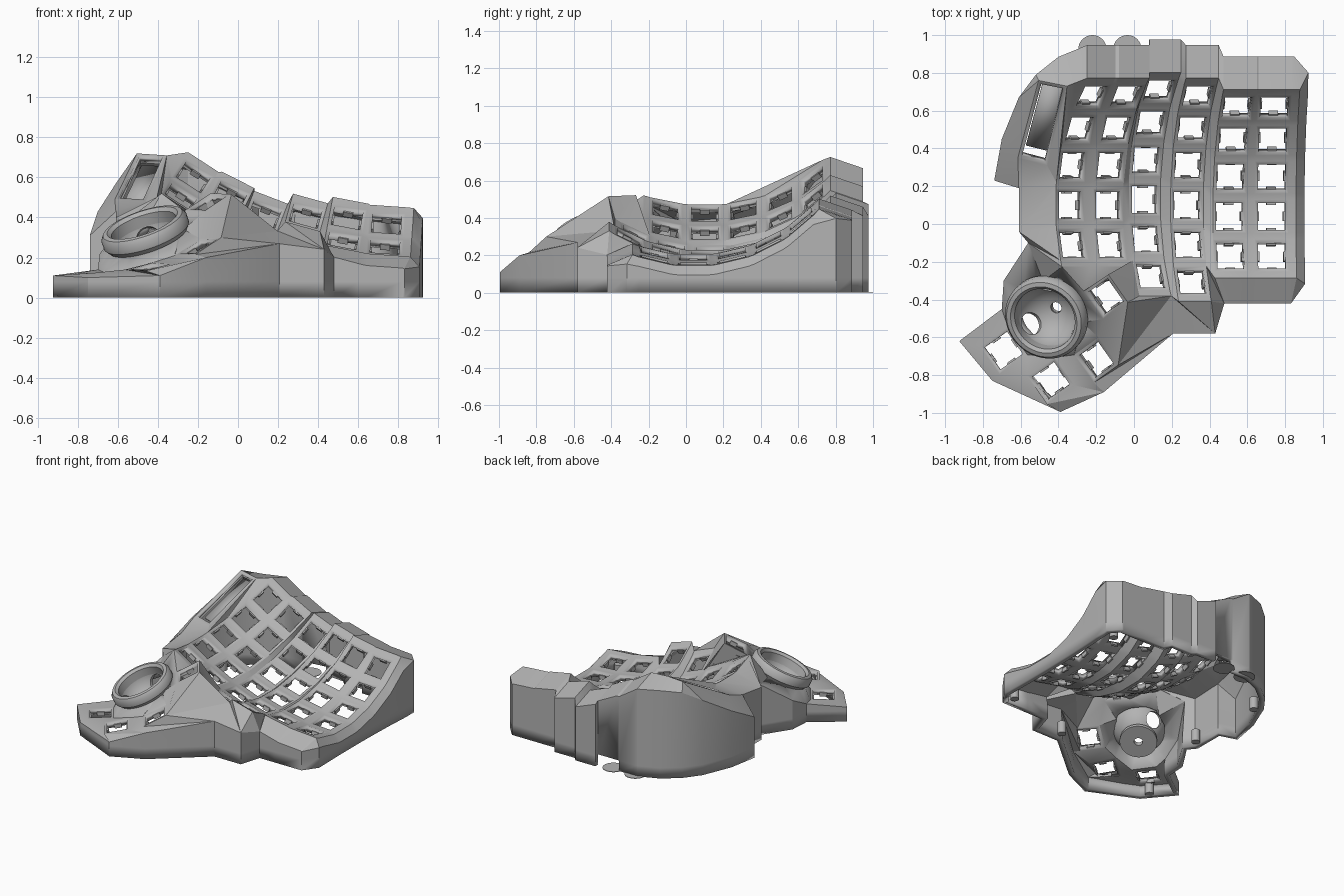
import bpy, bmesh, math
from mathutils import Matrix, Vector, Quaternion

if "Cube" in bpy.data.objects:
    bpy.data.objects.remove(bpy.data.objects["Cube"])

grey = bpy.data.materials.new("printed grey")
grey.use_nodes = True
grey.diffuse_color = (0.45, 0.45, 0.45, 1)
grey.node_tree.nodes["Principled BSDF"].inputs["Base Color"].default_value = (0.45, 0.45, 0.45, 1)


def finish(name, bm, angle=20):
    mesh = bpy.data.meshes.new(name)
    bm.to_mesh(mesh)
    bm.free()
    ob = bpy.data.objects.new(name, mesh)
    bpy.context.collection.objects.link(ob)
    mesh.materials.append(grey)
    bpy.ops.object.select_all(action='DESELECT')
    ob.select_set(True)
    bpy.context.view_layer.objects.active = ob
    bpy.ops.object.shade_smooth_by_angle(angle=math.radians(angle))
    return ob


def bake(ob):
    """Replace the mesh with its modified result."""
    dg = bpy.context.evaluated_depsgraph_get()
    mesh = bpy.data.meshes.new_from_object(ob.evaluated_get(dg))
    ob.modifiers.clear()
    ob.data = mesh


bm = bmesh.new()
keys = []


def vert(*p):
    return bm.verts.new(p)


def shifted(v, dx, dy, dz):
    return bm.verts.new(v.co + Vector((dx, dy, dz)))


def spans(line):
    t = [0.0]
    for a, b in zip(line, line[1:]):
        t.append(t[-1] + (a.co - b.co).length)
    return [s / t[-1] for s in t]


def stitch(a, b, ta=None, tb=None):
    """Fill the gap between two rows of vertices."""
    if len(a) == len(b) and not ta:
        for k in range(len(a) - 1):
            bm.faces.new((a[k], a[k + 1], b[k + 1], b[k]))
        return
    ta, tb = ta or spans(a), tb or spans(b)
    i = j = 0
    while i < len(a) - 1 or j < len(b) - 1:
        if j == len(b) - 1 or (i < len(a) - 1 and ta[i + 1] <= tb[j + 1]):
            bm.faces.new((a[i], a[i + 1], b[j]))
            i += 1
        else:
            bm.faces.new((a[i], b[j + 1], b[j]))
            j += 1


# Finger columns: arcs of square key cells with a rim strip at each end, rolled sideways
RADIUS, STEP, HALF = 0.89, 13.5, 0.09


def column(x, y, z, roll, rows):
    t = math.radians(roll)
    steps = [(3 - r) * STEP + e for r in range(rows) for e in (5.7, -5.7)]
    steps = [steps[0] + 2.8] + steps + [steps[-1] - 2.3]
    sides = []
    for s in (-HALF, HALF):
        line = []
        for a in map(math.radians, steps):
            up = RADIUS * (1 - math.cos(a))
            line.append(vert(x + s * math.cos(t) + up * math.sin(t),
                             y + RADIUS * math.sin(a),
                             z - s * math.sin(t) + up * math.cos(t)))
        sides.append(line)
    left, right = sides
    for k in range(len(steps) - 1):
        f = bm.faces.new((left[k], left[k + 1], right[k + 1], right[k]))
        if k % 2:
            keys.append(f)
    return left, right


cols = [column(*c) for c in (
    (-0.34, 0.10, 0.42, 33, 5), (-0.138, 0.10, 0.315, 27, 5),
    (0.055, 0.13, 0.215, 21, 6), (0.28, 0.10, 0.2, 15.5, 6),
    (0.505, 0.04, 0.185, 10.8, 5), (0.727, 0.04, 0.152, 4, 5))]
for (_, r), (l, _) in zip(cols, cols[1:]):
    n = min(len(r), len(l))
    stitch(r[:n], l[:n])
(aL, aR), (bL, bR), (cL, cR), (dL, dR), (eL, eR), (fL, fR) = cols


# Thumb keys: tilted cells, corners named by compass
def thumb(x, y, z, normal):
    n = Vector(normal).normalized()
    a = math.radians(35)
    u = Vector((math.cos(a), math.sin(a), 0))
    u = (u - n * u.dot(n)).normalized()
    v = n.cross(u)
    c = Vector((x, y, z))
    q = [bm.verts.new(c + HALF * (i * u + j * v)) for i, j in ((1, 1), (1, -1), (-1, -1), (-1, 1))]
    keys.append(bm.faces.new(q))
    return q


N1, E1, S1, W1 = thumb(-0.15, -0.385, 0.475, (-0.38, -0.3, 0.87))
N2, E2, S2, W2 = thumb(-0.2, -0.72, 0.255, (-0.4, -0.25, 0.88))
N3, E3, S3, W3 = thumb(-0.44, -0.83, 0.155, (-0.15, -0.15, 1))
N4, E4, S4, W4 = thumb(-0.69, -0.67, 0.125, (-0.05, 0, 1))
for f in ((S1, E1, E2, N2), (W2, S2, E3), (W3, E4, S4), (N3, E3, W2), (E4, W3, N3),
          (E1, cL[-1], cR[-1]), (cR[-1], E1, E2)):
    bm.faces.new(f)
stitch([aL[-1], aR[-1], bL[-1], bR[-1]], [W1, N1])
stitch([bR[-1]] + cL[-3:], [N1, E1])

# Display panel beside the inner column
K0, K1 = vert(-0.355, 0.73, 0.71), vert(-0.46, 0.31, 0.48)
L0, L1 = vert(-0.505, 0.76, 0.72), vert(-0.615, 0.35, 0.49)
panel = bm.faces.new((K0, L0, L1, K1))
tray_corners = [v.co.copy() for v in (K0, L0, L1, K1)]
stitch(aL[:7], [K0, K1])

# Outer rim, section by section round the case
edge = [shifted(v, 0.04, 0, -0.004) for v in fR]
stitch(fR, edge)
tops = [v for l, r in cols for v in (l[0], r[0])] + edge[:1]
back = [shifted(v, 0, 0.175, -0.06) for v in tops]
back[-1].co.x -= 0.03
stitch(tops, back)
side = [shifted(v, 0.045, 0.09 if v is edge[0] else -0.03 if v is edge[-1] else 0, -0.05)
        for v in edge]
stitch(edge, side)
bm.faces.new((edge[0], back[-1], side[0]))
low = [edge[-1], fR[-1], fL[-1], eR[-1], eL[-1]]
front = [shifted(v, 0, -0.135, -0.06) for v in low]
front[0].co.x -= 0.03
front[-1].co.x += 0.05
stitch(low, front)
bm.faces.new((edge[-1], side[-1], front[0]))
d_right = shifted(dR[-1], 0.02, -0.17, -0.09)
d_left = shifted(dL[-1], -0.03, -0.17, -0.11)
stitch([eL[-1]] + dR[-3:], [front[-1], d_right])
stitch([dR[-1], dL[-1], cR[-1]], [d_right, d_left])
q = [vert(*p) for p in (
    (-0.16, -0.89, 0.2), (-0.39, -0.995, 0.11), (-0.75, -0.83, 0.1), (-0.925, -0.62, 0.11),
    (-0.7, -0.45, 0.14), (-0.69, -0.3, 0.22), (-0.56, -0.1, 0.38), (-0.61, -0.04, 0.4),
    (-0.61, 0.19, 0.43), (-0.74, 0.23, 0.31), (-0.7, 0.45, 0.43), (-0.61, 0.67, 0.57),
    (-0.52, 0.79, 0.65), (-0.4, 0.885, 0.67))]
for inner, outer in (
        ([cR[-1], E2, S2], [d_left, q[0]]), ([S2, E3, S3], q[0:2]), ([S3, W3, S4], q[1:3]),
        ([S4, W4], q[2:4]), ([W4, N4], q[3:5]), (aL[11:5:-1], q[6:9]),
        ([aL[6], K1, L1], q[8:10]), ([L1, L0], q[9:13]), ([L0, K0, aL[0]], q[12:] + back[:1])):
    stitch(inner, outer)

# Skin running up to the ball socket
CENTRE = Vector((-0.465, -0.495, 0.335))
AXIS = Vector((-0.31, -0.31, 0.9)).normalized()
TURN = AXIS.to_track_quat('Z', 'Y')


def bearing(p):
    return math.atan2(p.y - CENTRE.y, p.x - CENTRE.x)


loop = [S1, W1, aL[-1], q[6], q[5], q[4], N4, E4, N3, W2, N2]
start = bearing(S1.co)
ring, turns = [], 32
for k in range(turns):
    a = start + math.tau * k / turns
    d = Vector((math.cos(a), math.sin(a), 0))
    d.z = -d.dot(AXIS) / AXIS.z
    ring.append(bm.verts.new(CENTRE + d.normalized() * 0.188 - AXIS * 0.045))
angles = [(bearing(v.co) - start) % math.tau for v in loop]
stitch(loop + loop[:1], ring + ring[:1], angles + [math.tau],
       [math.tau * k / turns for k in range(turns + 1)])

# Walls down to the ground, with a cable notch at the back
rim = back + side + front + [d_right, d_left] + q
mids = [vert(v.co.x, v.co.y, 0.08) for v in rim]
feet = [vert(v.co.x, v.co.y, 0) for v in rim]
for k in range(len(rim)):
    m = (k + 1) % len(rim)
    bm.faces.new((rim[k], rim[m], mids[m], mids[k]))
    if k not in (1, 2):
        bm.faces.new((mids[k], mids[m], feet[m], feet[k]))

bmesh.ops.recalc_face_normals(bm, faces=bm.faces)
if sum(f.normal.z for f in keys) < 0:
    bmesh.ops.reverse_faces(bm, faces=bm.faces)
bmesh.ops.inset_individual(bm, faces=keys, thickness=0.025)
bmesh.ops.inset_individual(bm, faces=[panel], thickness=0.026)

# Small clips on the four walls of every key hole
clips = bmesh.new()
for f in keys:
    f.normal_update()
    centre = f.calc_center_median()
    for e in f.edges:
        along = (e.verts[1].co - e.verts[0].co).normalized()
        mid = (e.verts[0].co + e.verts[1].co) / 2
        inward = (centre - mid).normalized()
        spot = mid + inward * 0.002 - f.normal * 0.034
        axes = Matrix((along * 0.05, inward * 0.014, f.normal * 0.03)).transposed().to_4x4()
        bmesh.ops.create_cube(clips, size=1, matrix=Matrix.Translation(spot) @ axes)
bmesh.ops.recalc_face_normals(clips, faces=clips.faces)
finish("switch_clips", clips)

bmesh.ops.delete(bm, geom=keys + [panel], context='FACES')
shell = finish("case_shell", bm)
solid = shell.modifiers.new("thickness", 'SOLIDIFY')
solid.thickness = 0.042
solid.offset = -1
bake(shell)


# Ball socket: ring, bowl and sensor plate turned on a tilted axis
def lathe(name, profile, seg=48):
    b = bmesh.new()
    rings = []
    for k in range(seg):
        a = math.tau * k / seg
        rings.append([b.verts.new(CENTRE + TURN @ Vector((r * math.cos(a), r * math.sin(a), h)))
                      for r, h in profile])
    n = len(profile)
    for k in range(seg):
        p, s = rings[k], rings[(k + 1) % seg]
        for i in range(n):
            b.faces.new((p[i], p[(i + 1) % n], s[(i + 1) % n], s[i]))
    bmesh.ops.recalc_face_normals(b, faces=b.faces)
    return finish(name, b, 35)


lathe("socket_ring", [(0.168, -0.04), (0.168, 0.025), (0.185, 0.042), (0.208, 0.038),
                      (0.224, 0.015), (0.224, -0.025), (0.205, -0.05)])
arc = [math.radians(8 * k) for k in range(11)]
bowl = lathe("socket_bowl", [(0.172 * math.cos(a), -0.172 * math.sin(a)) for a in arc]
             + [(0.195 * math.cos(a), -0.195 * math.sin(a)) for a in reversed(arc)])
lathe("sensor_plate", [(0.03, -0.18), (0.13, -0.18), (0.13, -0.205), (0.03, -0.205)])

# Bearing holes through the bowl
for turn in (0, -math.tau / 3):
    d = Quaternion(AXIS, turn) @ Vector((-0.49, -0.2, -0.85)).normalized()
    bpy.ops.mesh.primitive_cylinder_add(radius=0.06, depth=0.2, location=CENTRE + d * 0.2,
                                        rotation=d.to_track_quat('Z', 'Y').to_euler())
    cutter = bpy.context.object
    cutter.hide_render = True
    for name in ("socket_bowl", "sensor_plate"):
        part = bpy.data.objects[name]
        cut = part.modifiers.new("hole", 'BOOLEAN')
        cut.operation = 'DIFFERENCE'
        cut.object = cutter
        bake(part)
    bpy.data.objects.remove(cutter)

# Recessed tray under the display slot
b = bmesh.new()
k0, l0, l1, k1 = tray_corners
drop = Vector((0.02, 0.01, -0.05))
sheet = []
for s, t in ((0.05, 0.03), (0.95, 0.03), (0.95, 0.86), (0.05, 0.86)):
    sheet.append(b.verts.new(k0.lerp(l0, s).lerp(k1.lerp(l1, s), t) + drop))
b.faces.new(sheet)
tray = finish("display_tray", b)
tray.modifiers.new("thickness", 'SOLIDIFY').thickness = 0.015
bake(tray)


# Base discs at the notch, and screw posts inside the walls
def post(name, x, y, radius, height):
    bpy.ops.mesh.primitive_cylinder_add(vertices=32, radius=radius, depth=height,
                                        location=(x, y, height / 2))
    ob = bpy.context.object
    ob.name = name
    ob.data.materials.append(grey)
    bpy.ops.object.shade_smooth_by_angle(angle=math.radians(30))


for x in (-0.22, -0.035):
    post("base_disc", x, 0.925, 0.075, 0.004)
for x, y in ((0.82, 0.76), (0.8, -0.33), (0.24, -0.49), (-0.56, 0.62), (-0.76, -0.74), (-0.54, 0.02)):
    post("screw_post", x, y, 0.03, 0.09)
